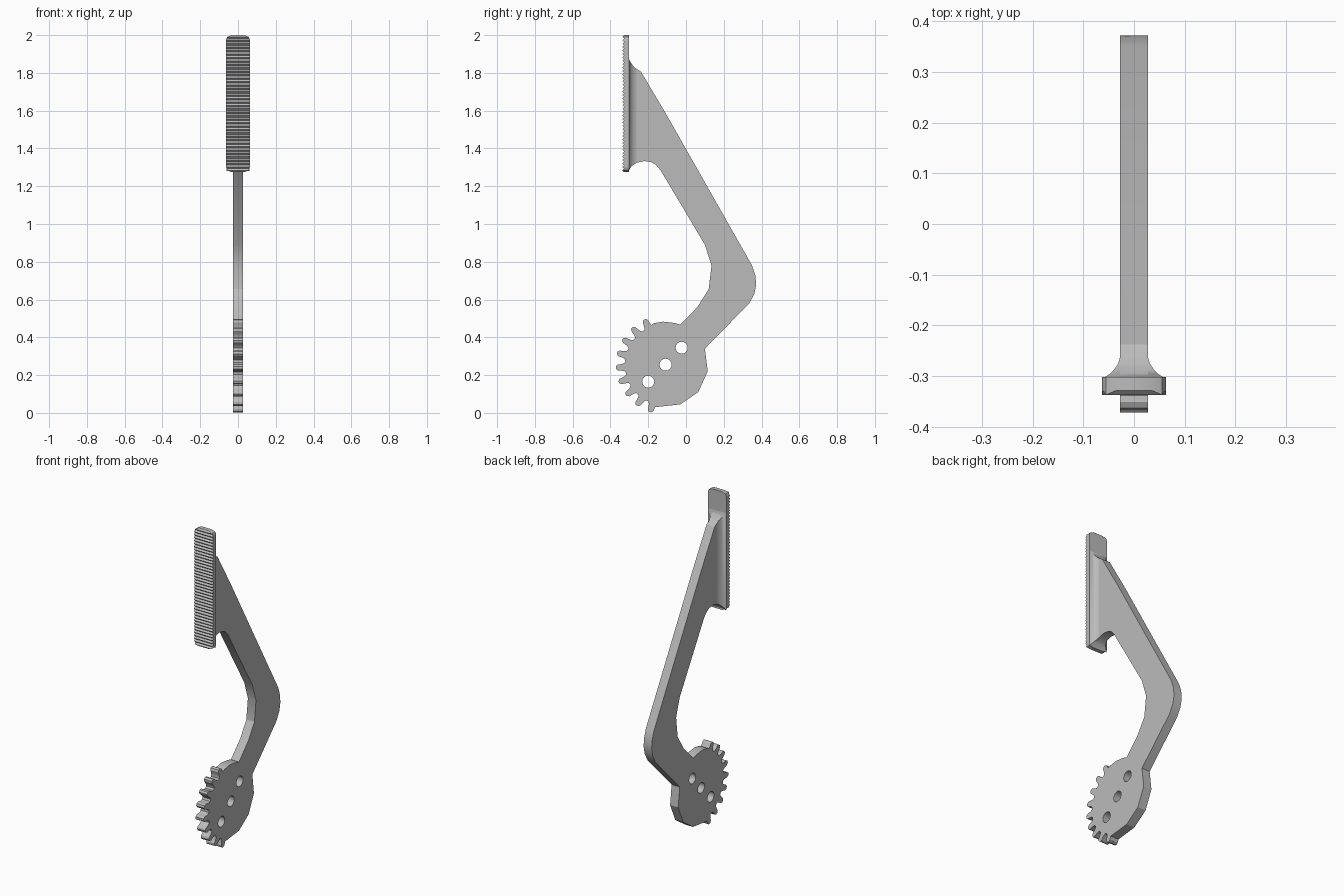
import bpy
import bmesh
from math import sin, cos, radians, sqrt, pi

if "Cube" in bpy.data.objects:
    bpy.data.objects.remove(bpy.data.objects["Cube"])

grey = bpy.data.materials.new("plain grey")
grey.use_nodes = True
grey.diffuse_color = (0.5, 0.5, 0.5, 1)
grey.node_tree.nodes["Principled BSDF"].inputs["Base Color"].default_value = (0.5, 0.5, 0.5, 1)

HALF = 0.0275          # half thickness of the lever
HUB = (-0.108, 0.255)  # centre of the toothed disc, as (y, z)


def finish(name, bm, angle):
    bmesh.ops.recalc_face_normals(bm, faces=bm.faces[:])
    mesh = bpy.data.meshes.new(name)
    bm.to_mesh(mesh)
    bm.free()
    mesh.materials.append(grey)
    obj = bpy.data.objects.new(name, mesh)
    bpy.context.collection.objects.link(obj)
    bpy.ops.object.select_all(action='DESELECT')
    obj.select_set(True)
    bpy.context.view_layer.objects.active = obj
    bpy.ops.object.shade_smooth_by_angle(angle=radians(angle))


def polar(radius, degrees, centre=HUB):
    a = radians(degrees)
    return centre[0] + radius * cos(a), centre[1] + radius * sin(a)


def loft(name, sections, angle):
    """Skin a list of four-point rings and cap both ends."""
    bm = bmesh.new()
    rings = [[bm.verts.new(p) for p in ring] for ring in sections]
    for a, b in zip(rings, rings[1:]):
        for i in range(4):
            j = (i + 1) % 4
            bm.faces.new((a[i], a[j], b[j], b[i]))
    bm.faces.new(rings[0])
    bm.faces.new(rings[-1])
    finish(name, bm, angle)


# Lever outline, down the back edge and round the disc to the teeth
outline = [(-0.31, 1.89), (-0.3, 1.868), (-0.285, 1.843), (-0.265, 1.823),
           (-0.238, 1.806), (-0.107, 1.585), (0.35, 0.78), (0.367, 0.73),
           (0.372, 0.68), (0.362, 0.63), (0.335, 0.58), (0.1, 0.34),
           (0.115, 0.22), (0.065, 0.11), (-0.03, 0.045), (-0.165, 0.03)]

# Nine rounded teeth on the front of the disc
tooth = [(-6.8, 0.215), (-5, 0.224), (-4, 0.24), (-3.5, 0.254), (-1.5, 0.264)]
tooth += [(-a, r) for a, r in reversed(tooth)]
teeth = [polar(r, 115 + 17.1 * i + a) for i in range(9) for a, r in tooth]
outline += reversed(teeth[1:-2])

# Top of the disc, inner elbow and underside fillet
outline += [(-0.17, 0.475), (-0.12, 0.483), (-0.06, 0.476), (-0.03, 0.467),
            (0.06, 0.56), (0.12, 0.655), (0.135, 0.78), (0.1, 0.89),
            (-0.135, 1.285), (-0.16, 1.314), (-0.185, 1.328), (-0.22, 1.333),
            (-0.262, 1.324), (-0.29, 1.305), (-0.31, 1.28)]

# Three pivot holes
holes = [[polar(0.032, i * 22.5, c) for i in range(16)]
         for c in ((-0.023, 0.345), HUB, (-0.2, 0.165))]

bm = bmesh.new()
edges = []
for loop in [outline] + holes:
    vs = [bm.verts.new((-HALF, y, z)) for y, z in loop]
    edges += [bm.edges.new((vs[i - 1], vs[i])) for i in range(len(vs))]
bmesh.ops.triangle_fill(bm, use_beauty=True, edges=edges)
side = bmesh.ops.extrude_face_region(bm, geom=bm.faces[:])
bmesh.ops.translate(bm, vec=(2 * HALF, 0, 0),
                    verts=[v for v in side["geom"] if isinstance(v, bmesh.types.BMVert)])
finish("lever_arm", bm, 25)

# Flared web joining the lever to the pad
web = [(-0.262, HALF, 1.324, 1.821), (-0.275, 0.031, 1.316, 1.832),
       (-0.287, 0.039, 1.307, 1.846), (-0.296, 0.048, 1.295, 1.861),
       (-0.304, 0.061, 1.28, 1.88)]
loft("pad_web", [[(-w, y, lo), (w, y, lo), (w, y, hi), (-w, y, hi)]
                 for y, w, lo, hi in web], 40)

# Ribbed pad with rounded ends
LOW, HIGH, WIDTH, ROUND, RIBS = 1.275, 2.0, 0.063, 0.028, 40
rows = []
for i in range(2 * RIBS + 1):
    z = LOW + (HIGH - LOW) * i / (2 * RIBS)
    d = max(0, ROUND - min(z - LOW, HIGH - z))
    w = WIDTH - ROUND + sqrt(max(0, ROUND ** 2 - d ** 2))
    front = -0.337 if i % 2 else -0.328
    rows.append([(-w, front, z), (w, front, z), (w, -0.302, z), (-w, -0.302, z)])
loft("ribbed_pad", rows, 25)
